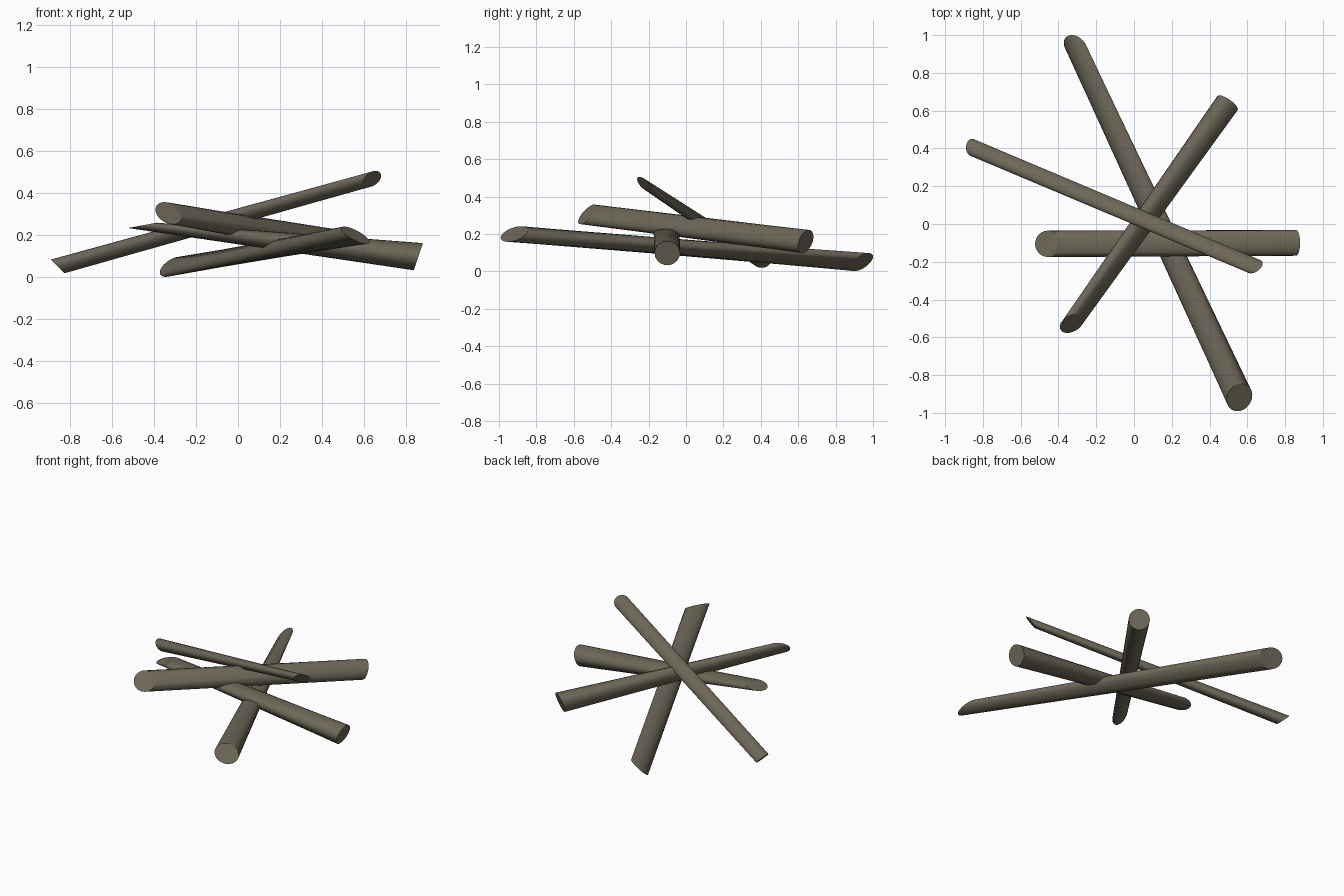
import bpy, bmesh, math
from mathutils import Vector

if "Cube" in bpy.data.objects:
    bpy.data.objects.remove(bpy.data.objects["Cube"])

SIDES = 24
wood = bpy.data.materials.new("weathered_wood")
wood.diffuse_color = (0.156, 0.136, 0.098, 1)
wood.use_nodes = True
wood.node_tree.nodes["Principled BSDF"].inputs["Base Color"].default_value = wood.diffuse_color


def ring(bm, centre, normal, radius, axis):
    """Round log end, tilted so its outward face looks along normal."""
    axis, normal = axis.normalized(), Vector(normal).normalized()
    if normal.dot(axis) < 0:
        normal = -normal
    side = axis.cross(Vector((0, 0, 1))).normalized()
    up = side.cross(axis)
    tilt = axis.rotation_difference(normal)
    verts = []
    for i in range(SIDES):
        a = 2 * math.pi * i / SIDES
        p = tilt @ (side * math.cos(a) + up * math.sin(a))
        verts.append(bm.verts.new(Vector(centre) + p * radius))
    return verts


def log(name, start, end):
    """Log lofted between two slanted sawn ends: (centre, normal, radius)."""
    axis = Vector(end[0]) - Vector(start[0])
    bm = bmesh.new()
    a, b = ring(bm, *start, axis), ring(bm, *end, axis)
    for i in range(SIDES):
        j = (i + 1) % SIDES
        bm.faces.new((a[i], a[j], b[j], b[i]))
    bm.faces.new(a)
    bm.faces.new(b)
    bmesh.ops.recalc_face_normals(bm, faces=bm.faces)
    mesh = bpy.data.meshes.new(name)
    bm.to_mesh(mesh)
    bm.free()
    mesh.materials.append(wood)
    ob = bpy.data.objects.new(name, mesh)
    bpy.context.collection.objects.link(ob)
    bpy.context.view_layer.objects.active = ob
    ob.select_set(True)
    bpy.ops.object.shade_smooth_by_angle(angle=math.radians(30))
    ob.select_set(False)


# Four crossed logs, lowest to highest
log("long_log", ((-0.31, 0.94, 0.05), (0.46, 0.5, -0.72), 0.07),
    ((0.558, -0.918, 0.2), (0.45, -0.3, 0.84), 0.0765))
log("cross_log", ((-0.455, -0.105, 0.247), (-0.18, 0, 0.98), 0.07),
    ((0.858, -0.1, 0.098), (0.95, 0, -0.316), 0.068))
log("short_log", ((-0.33, -0.527, 0.305), (0.37, -0.68, 0.63), 0.068),
    ((0.495, 0.64, 0.16), (0.54, 0.77, -0.32), 0.0655))
log("thin_log", ((-0.857, 0.405, 0.052), (-0.7, 0, -0.7), 0.046),
    ((0.638, -0.225, 0.468), (0.45, -0.65, -0.6), 0.048))
